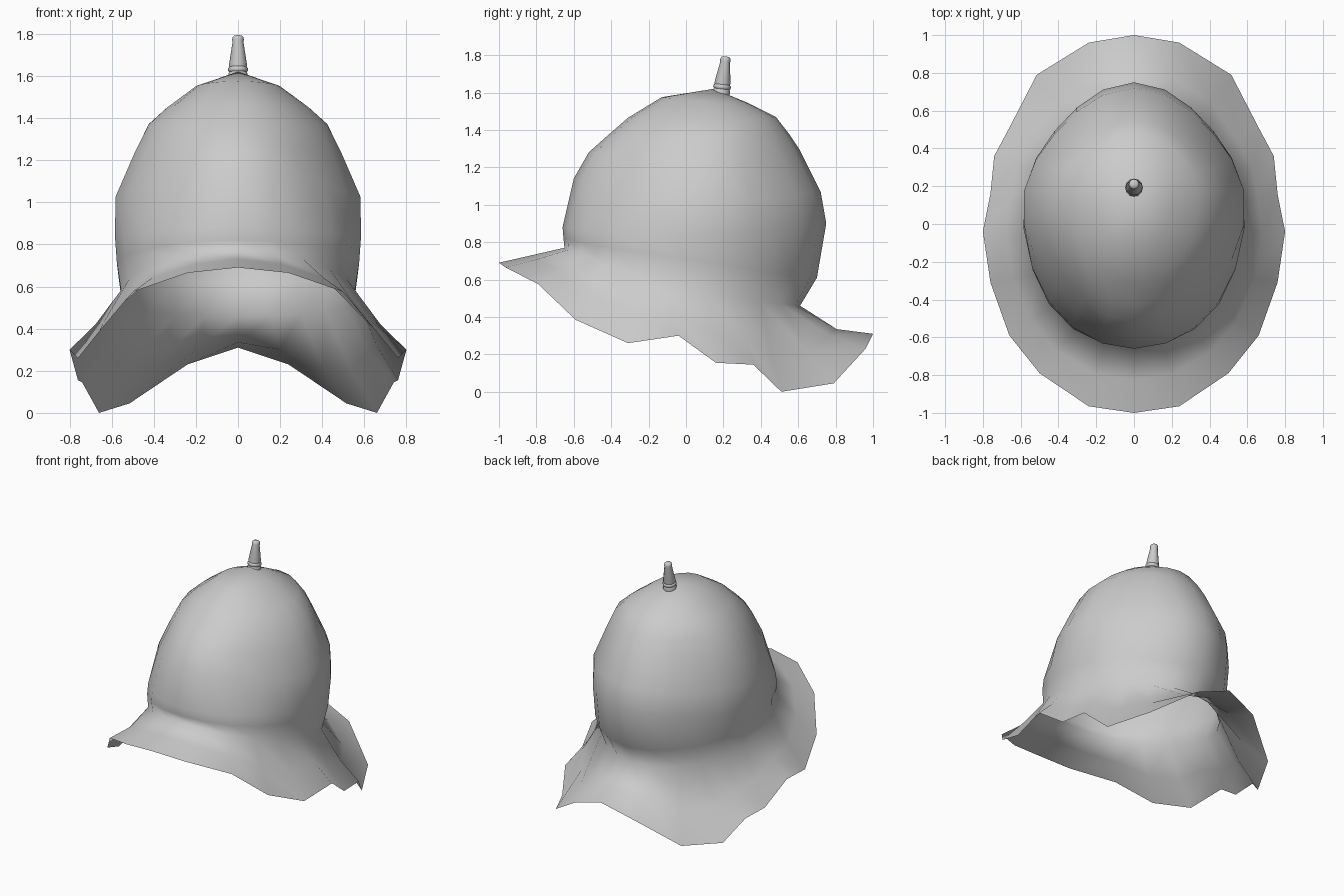
import bpy, bmesh
from math import sin, cos, pi, radians
from mathutils import Matrix

if "Cube" in bpy.data.objects:
    bpy.data.objects.remove(bpy.data.objects["Cube"])

N = 11  # segments per half, front centre to back centre


def build(name, bm, angle):
    bmesh.ops.recalc_face_normals(bm, faces=bm.faces)
    me = bpy.data.meshes.new(name)
    bm.to_mesh(me)
    bm.free()
    ob = bpy.data.objects.new(name, me)
    bpy.context.collection.objects.link(ob)
    bpy.context.view_layer.objects.active = ob
    ob.select_set(True)
    bpy.ops.object.shade_smooth_by_angle(angle=radians(angle))
    ob.select_set(False)
    return ob


def half_ring(yf, zf, yb, zb, hw, ys, zs, kf, kb):
    """Tilted half oval through front, side and back points; kf, kb swell the diagonals."""
    pts = []
    for i in range(N + 1):
        t = pi * i / N
        c = cos(t)
        k = 1 + (kf if c > 0 else kb) * sin(2 * t) ** 2
        y = ys + k * (c * (yf - ys) if c > 0 else -c * (yb - ys))
        z = zs + (zf - zb) / 2 * c + ((zf + zb) / 2 - zs) * c * c
        pts.append((hw * sin(t) * k if 0 < i < N else 0, y, z))
    return pts


def mirrored(half):
    return half + [(-x, y, z) for x, y, z in half[-2:0:-1]]


def loft(bm, rings, cap_point=None):
    vs = [[bm.verts.new(p) for p in r] for r in rings]
    for a, b in zip(vs, vs[1:]):
        for i in range(len(a)):
            j = (i + 1) % len(a)
            bm.faces.new((a[i], a[j], b[j], b[i]))
    if cap_point:
        top = bm.verts.new(cap_point)
        for i in range(len(vs[0])):
            bm.faces.new((top, vs[0][i], vs[0][(i + 1) % len(vs[0])]))


# Dome rings from crown to neck
dome = [half_ring(*r) for r in (
    (-0.13, 1.575, 0.34, 1.54, 0.20, 0.13, 1.55, 0, 0),
    (-0.31, 1.465, 0.48, 1.47, 0.34, 0.12, 1.45, 0, -0.02),
    (-0.43, 1.36, 0.55, 1.38, 0.43, 0.11, 1.37, -0.02, -0.05),
    (-0.52, 1.28, 0.61, 1.29, 0.50, 0.10, 1.23, -0.05, -0.07),
    (-0.60, 1.14, 0.72, 1.07, 0.59, 0.09, 1.02, -0.06, -0.06),
    (-0.66, 0.88, 0.75, 0.90, 0.59, 0.08, 0.84, 0.01, -0.06),
    (-0.655, 0.82, 0.70, 0.61, 0.58, 0.06, 0.70, 0.03, -0.04),
    (-0.65, 0.77, 0.61, 0.46, 0.56, 0.02, 0.56, 0.03, -0.02))]

# Brim edge, front centre to back centre
rim = [(0, -1, 0.69), (0.24, -0.965, 0.665), (0.50, -0.79, 0.575),
       (0.66, -0.59, 0.385), (0.76, -0.31, 0.26), (0.80, -0.04, 0.30),
       (0.76, 0.16, 0.155), (0.74, 0.36, 0.145), (0.66, 0.51, 0),
       (0.515, 0.79, 0.045), (0.24, 0.96, 0.23), (0, 1, 0.31)]
mid = [tuple((a + b) / 2 - (0.05 * i / N if k == 2 else 0)
             for k, (a, b) in enumerate(zip(p, q)))
       for i, (p, q) in enumerate(zip(dome[-1], rim))]

# Helmet shell: dome and flared brim in one open sheet
bm = bmesh.new()
loft(bm, [mirrored(r) for r in dome + [mid, rim]], (0, 0.15, 1.62))
build("helmet_shell", bm, 180)

# Crown spike: turned profile, leaning back
profile = [(0.018, 0.186), (0.025, 0.18), (0.028, 0.168), (0.026, 0.155),
           (0.043, 0.045), (0.041, 0.036), (0.047, 0.03), (0.047, 0.018),
           (0.042, 0.012), (0.046, 0.004), (0.045, -0.02)]
S = 12
bm = bmesh.new()
loft(bm, [[(r * cos(2 * pi * i / S), r * sin(2 * pi * i / S), z)
           for i in range(S)] for r, z in profile], (0, 0, 0.188))
bm.transform(Matrix.Translation((0, 0.19, 1.607)) @ Matrix.Rotation(radians(-7), 4, 'X'))
build("crown_spike", bm, 50)
